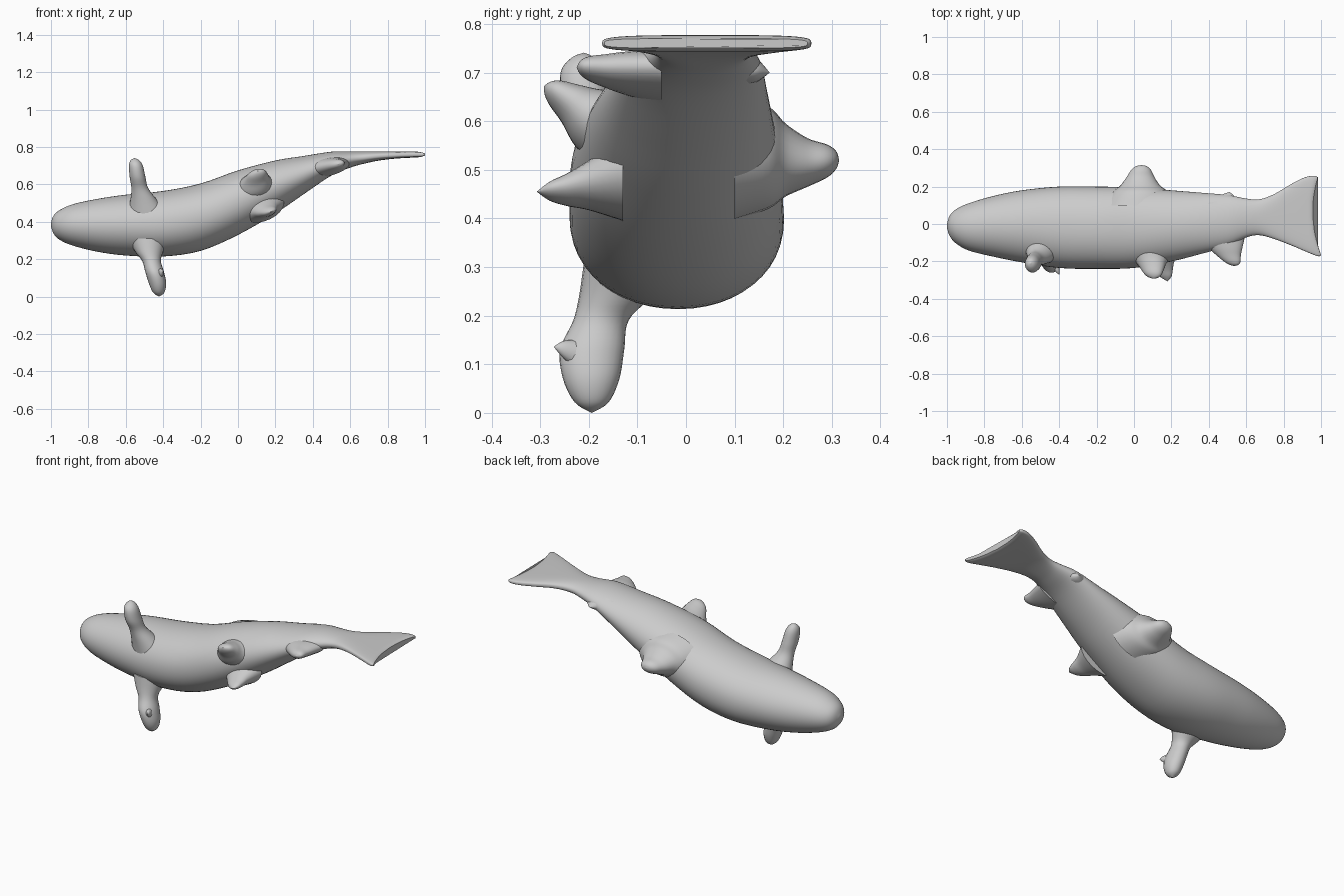
import bpy, bmesh, math
from mathutils import Vector

old = bpy.data.objects.get("Cube")
if old:
    bpy.data.objects.remove(old)

grey = bpy.data.materials.new("plain grey")
grey.use_nodes = True
COLOR = (0.6, 0.6, 0.6, 1)
grey.diffuse_color = COLOR
grey.node_tree.nodes["Principled BSDF"].inputs["Base Color"].default_value = COLOR


def smooth_rows(rows, steps):
    """Catmull-Rom interpolation through rows of numbers."""
    rows = [Vector(r) for r in rows]
    out = []
    for i in range(len(rows) - 1):
        p0, p1, p2 = rows[max(i - 1, 0)], rows[i], rows[i + 1]
        p3 = rows[min(i + 2, len(rows) - 1)]
        for s in range(steps):
            t = s / steps
            out.append(0.5 * (2 * p1 + (p2 - p0) * t + (2 * p0 - 5 * p1 + 4 * p2 - p3) * t * t
                              + (3 * p1 - p0 - 3 * p2 + p3) * t ** 3))
    return out + [rows[-1]]


def skin(name, rings):
    """Join closed rings of points into a capped, smooth surface."""
    bm = bmesh.new()
    loops = [[bm.verts.new(p) for p in ring] for ring in rings]
    n = len(loops[0])
    for a, b in zip(loops, loops[1:]):
        for i in range(n):
            j = (i + 1) % n
            bm.faces.new((a[i], a[j], b[j], b[i]))
    bm.faces.new(loops[0])
    bm.faces.new(loops[-1])
    bmesh.ops.remove_doubles(bm, verts=bm.verts, dist=0.0002)
    bmesh.ops.recalc_face_normals(bm, faces=bm.faces)
    mesh = bpy.data.meshes.new(name)
    bm.to_mesh(mesh)
    bm.free()
    obj = bpy.data.objects.new(name, mesh)
    bpy.context.collection.objects.link(obj)
    mesh.materials.append(grey)
    bpy.ops.object.select_all(action="DESELECT")
    obj.select_set(True)
    bpy.context.view_layer.objects.active = obj
    bpy.ops.object.shade_smooth_by_angle(angle=math.radians(50))
    return obj


def spow(v, e):
    return math.copysign(abs(v) ** e, v)


def fin(name, rows, wide, thick, sides=24):
    """Rows are x, y, z, half width, half thickness, from root to tip."""
    wide, thick = Vector(wide).normalized(), Vector(thick).normalized()
    rings = []
    for r in smooth_rows(rows, 5):
        c = Vector(r[:3])
        w, t = max(r[3], 0), max(r[4], 0)
        rings.append([c + wide * w * math.cos(a) + thick * t * math.sin(a)
                      for a in (math.tau * i / sides for i in range(sides))])
    return skin(name, rings)


# Body and tail: x, y low, y high, z low, z high, squareness, tail-edge bend
body = [
    (-1.0, -0.02, 0.0, 0.375, 0.395, 2, 0),
    (-0.985, -0.065, 0.045, 0.335, 0.435, 2, 0),
    (-0.95, -0.105, 0.08, 0.302, 0.465, 2, 0),
    (-0.88, -0.143, 0.112, 0.272, 0.495, 2, 0),
    (-0.75, -0.175, 0.15, 0.24, 0.523, 2, 0),
    (-0.6, -0.205, 0.18, 0.22, 0.545, 2, 0),
    (-0.4, -0.235, 0.2, 0.215, 0.565, 2.1, 0),
    (-0.2, -0.24, 0.2, 0.245, 0.605, 2.1, 0),
    (0.0, -0.235, 0.195, 0.33, 0.675, 2.1, 0),
    (0.2, -0.2, 0.18, 0.445, 0.728, 2, 0),
    (0.35, -0.162, 0.168, 0.547, 0.752, 2, 0),
    (0.5, -0.12, 0.155, 0.648, 0.775, 2, 0),
    (0.6, -0.072, 0.136, 0.69, 0.777, 2.1, 0),
    (0.67, -0.06, 0.132, 0.71, 0.777, 2.3, 0),
    (0.75, -0.08, 0.16, 0.727, 0.777, 2.8, 0),
    (0.83, -0.115, 0.212, 0.737, 0.777, 3.5, 0.01),
    (0.9, -0.15, 0.25, 0.742, 0.777, 4, 0.02),
    (0.94, -0.172, 0.258, 0.744, 0.776, 4, 0.034),
    (0.956, -0.168, 0.25, 0.75, 0.77, 4, 0.036),
]
rings = []
for x, y0, y1, z0, z1, e, bend in smooth_rows(body, 4):
    ring = []
    for i in range(48):
        a = math.tau * i / 48
        u, v = spow(math.cos(a), 2 / e), spow(math.sin(a), 2 / e)
        ring.append((x + bend * (u * u - 0.25 * u),
                     (y0 + y1) / 2 + u * (y1 - y0) / 2,
                     (z0 + z1) / 2 + v * (z1 - z0) / 2))
    rings.append(ring)
skin("body_and_tail", rings)

X, Y, Z = (1, 0, 0), (0, 1, 0), (0, 0, 1)

# Paired pectoral fins
fin("pectoral_fin_upper", [
    (-0.48, -0.12, 0.44, 0.09, 0.11), (-0.505, -0.155, 0.52, 0.065, 0.07),
    (-0.525, -0.185, 0.58, 0.046, 0.045), (-0.537, -0.205, 0.64, 0.05, 0.042),
    (-0.546, -0.214, 0.70, 0.044, 0.037), (-0.551, -0.212, 0.73, 0.024, 0.022),
    (-0.553, -0.21, 0.741, 0, 0)], Y, X)
fin("pectoral_fin_lower", [
    (-0.48, -0.11, 0.31, 0.10, 0.11), (-0.475, -0.145, 0.24, 0.075, 0.075),
    (-0.462, -0.175, 0.19, 0.057, 0.05), (-0.445, -0.193, 0.13, 0.066, 0.05),
    (-0.43, -0.195, 0.07, 0.058, 0.046), (-0.424, -0.194, 0.022, 0.035, 0.03),
    (-0.422, -0.194, 0.0, 0, 0)], Y, X)
fin("pectoral_fin_spur", [
    (-0.42, -0.225, 0.12, 0.03, 0.02), (-0.41, -0.252, 0.13, 0.018, 0.013),
    (-0.4, -0.272, 0.136, 0, 0)], Z, X, 12)

# Dorsal fin and small adipose fin along the back
fin("dorsal_fin", [
    (0.035, 0.1, 0.525, 0.2, 0.13), (0.035, 0.17, 0.525, 0.15, 0.105),
    (0.033, 0.205, 0.52, 0.107, 0.075), (0.035, 0.25, 0.515, 0.075, 0.05),
    (0.038, 0.29, 0.518, 0.052, 0.034), (0.04, 0.309, 0.52, 0.028, 0.018),
    (0.04, 0.315, 0.52, 0, 0)], X, Z)
fin("adipose_fin", [
    (0.46, 0.11, 0.71, 0.09, 0.04), (0.49, 0.145, 0.705, 0.05, 0.025),
    (0.51, 0.172, 0.7, 0, 0)], X, Z, 16)

# Paired pelvic fins
fin("pelvic_fin_upper", [
    (0.09, -0.13, 0.58, 0.14, 0.09), (0.09, -0.195, 0.605, 0.09, 0.065),
    (0.097, -0.235, 0.635, 0.066, 0.042), (0.102, -0.268, 0.658, 0.047, 0.027),
    (0.105, -0.284, 0.668, 0.026, 0.014), (0.105, -0.292, 0.672, 0, 0)],
    (1, 0, 0.25), (-0.2, 0.5, 0.85))
fin("pelvic_fin_lower", [
    (0.12, -0.13, 0.48, 0.13, 0.08), (0.14, -0.2, 0.468, 0.078, 0.048),
    (0.155, -0.245, 0.459, 0.054, 0.031), (0.168, -0.28, 0.456, 0.034, 0.018),
    (0.18, -0.307, 0.455, 0, 0)], (1, 0, 0.3), (-0.3, 0, 1))

# Anal fin behind the belly
fin("anal_fin", [
    (0.46, -0.05, 0.69, 0.14, 0.05), (0.485, -0.12, 0.698, 0.098, 0.042),
    (0.505, -0.165, 0.703, 0.068, 0.033), (0.525, -0.2, 0.708, 0.045, 0.024),
    (0.535, -0.217, 0.71, 0.026, 0.014), (0.537, -0.225, 0.71, 0, 0)],
    (1, 0, 0.2), (-0.2, 0, 1))
